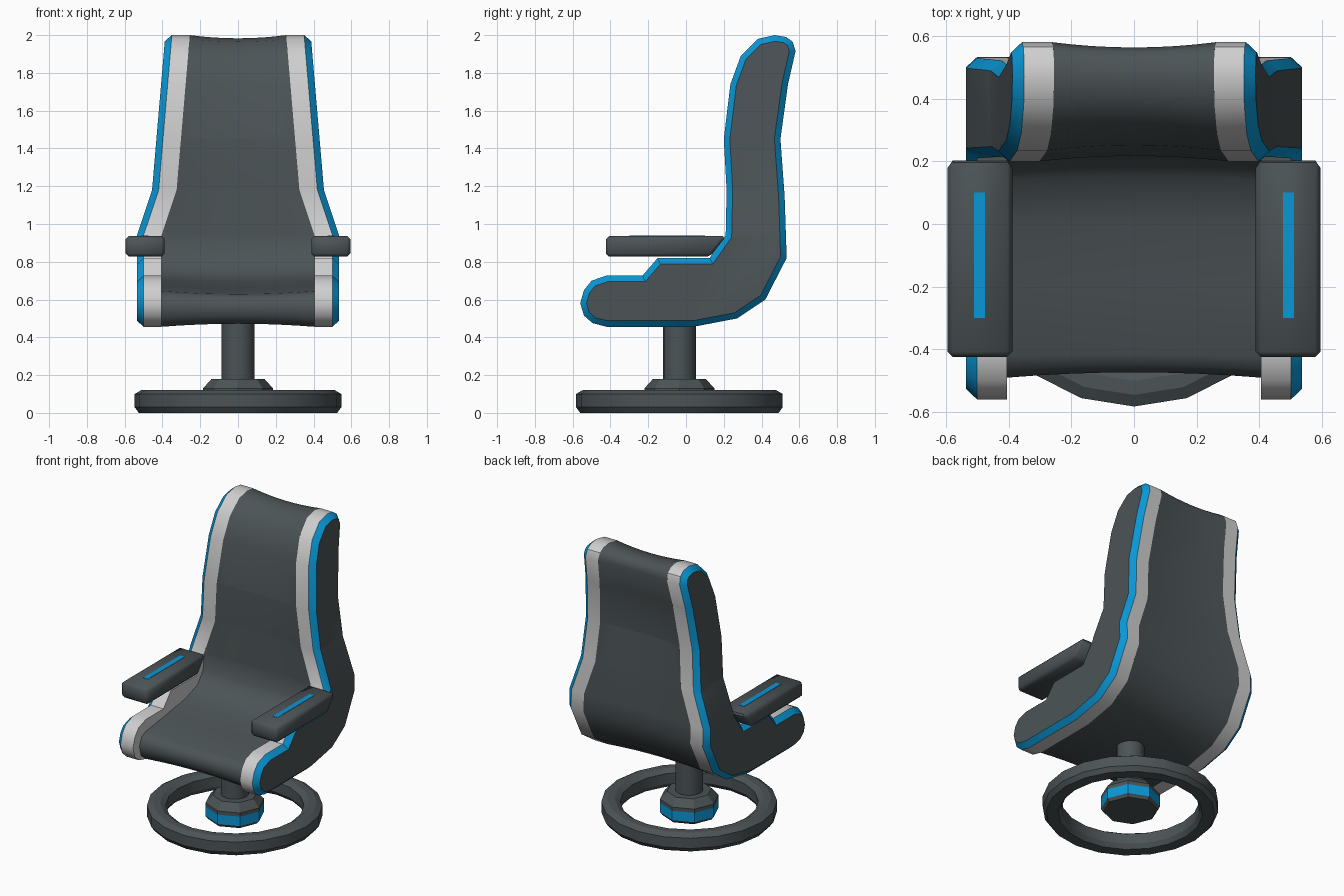
import bpy, bmesh, math
from mathutils import Vector

if "Cube" in bpy.data.objects:
    bpy.data.objects.remove(bpy.data.objects["Cube"])


def material(name, rgb):
    m = bpy.data.materials.new(name)
    m.diffuse_color = (*rgb, 1)
    m.use_nodes = True
    m.node_tree.nodes["Principled BSDF"].inputs["Base Color"].default_value = m.diffuse_color
    return m


DARK = material("dark slate", (0.072, 0.088, 0.094))
BLUE = material("bright blue", (0.003, 0.31, 0.67))
GREY = material("light grey", (0.62, 0.62, 0.62))


def finish(bm, name, mats, angle=35):
    bmesh.ops.recalc_face_normals(bm, faces=bm.faces[:])
    me = bpy.data.meshes.new(name)
    bm.to_mesh(me)
    bm.free()
    for m in mats:
        me.materials.append(m)
    ob = bpy.data.objects.new(name, me)
    bpy.context.collection.objects.link(ob)
    bpy.ops.object.select_all(action='DESELECT')
    ob.select_set(True)
    bpy.context.view_layer.objects.active = ob
    if angle:
        bpy.ops.object.shade_smooth_by_angle(angle=math.radians(angle))
    return ob


def mirror_x(ob):
    ob.modifiers.new("Mirror", 'MIRROR')


# Half width of the centre panel by height: the back narrows upward
WIDTHS = [(0.94, 0.405), (1.18, 0.325), (1.45, 0.302), (2.0, 0.255)]
INNER = 0.405


def half_width(z):
    if z <= WIDTHS[0][0]:
        return INNER
    for (z0, w0), (z1, w1) in zip(WIDTHS, WIDTHS[1:]):
        if z <= z1:
            return w0 + (w1 - w0) * (z - z0) / (z1 - z0)
    return WIDTHS[-1][1]


def taper(bm):
    for z, _ in WIDTHS[:-1]:
        bmesh.ops.bisect_plane(bm, geom=bm.verts[:] + bm.edges[:] + bm.faces[:],
                               dist=1e-4, plane_co=(0, 0, z), plane_no=(0, 0, 1))
    for v in bm.verts:
        w = half_width(v.co.z)
        if abs(v.co.x) <= INNER + 1e-5:
            v.co.x *= w / INNER
        else:
            v.co.x += math.copysign(1, v.co.x) * (w - INNER)


# Side profiles (y, z): shared underside and back, then separate seat lines
BACK = [(-0.42, 0.456), (0.04, 0.456), (0.27, 0.50), (0.42, 0.60), (0.533, 0.82),
        (0.522, 1.15), (0.50, 1.45), (0.54, 1.74), (0.58, 1.915), (0.565, 1.965),
        (0.53, 1.99), (0.47, 2.0), (0.38, 1.98), (0.29, 1.89), (0.235, 1.74),
        (0.20, 1.45), (0.215, 1.18), (0.21, 0.94)]
BOLSTER = BACK + [(0.125, 0.82), (-0.15, 0.82), (-0.23, 0.727), (-0.42, 0.727),
                  (-0.50, 0.70), (-0.54, 0.65), (-0.56, 0.58), (-0.54, 0.515), (-0.495, 0.475)]
CENTRE = BACK + [(0.20, 0.83), (0.14, 0.75), (0.0, 0.705), (-0.2, 0.675), (-0.42, 0.645),
                 (-0.465, 0.625), (-0.49, 0.57), (-0.475, 0.50)]

# Side bolsters: grey band, blue chamfer, dark outer side
bm = bmesh.new()
inner = [bm.verts.new((INNER + 2e-5, y, z)) for y, z in BOLSTER]
outer = [bm.verts.new((0.50, y, z)) for y, z in BOLSTER]
n = len(BOLSTER)
for i in range(n):
    j = (i + 1) % n
    bm.faces.new((inner[i], inner[j], outer[j], outer[i]))
bm.faces.new(inner[::-1])
cap = bm.faces.new(outer)
bm.normal_update()
for f in bm.faces:
    f.material_index = 2
ring = bmesh.ops.inset_individual(bm, faces=[cap], thickness=0.032, depth=0.035,
                                  use_even_offset=True)['faces']
for f in ring:
    f.material_index = 1
cap.material_index = 0
taper(bm)
mirror_x(finish(bm, "side_bolsters", [DARK, BLUE, GREY]))

# Centre upholstery: one loft, slightly hollow across its width
bm = bmesh.new()
pts = [Vector(p) for p in CENTRE]
n = len(pts)
normals = []
for i in range(n):
    d = (pts[(i + 1) % n] - pts[i]).normalized() + (pts[i] - pts[i - 1]).normalized()
    normals.append(Vector((-d.y, d.x)).normalized())
rows = []
for k in range(9):
    t = k / 4 - 1
    sag = 0.017 * (1 - t * t)
    rows.append([bm.verts.new((t * INNER, *(p + q * sag))) for p, q in zip(pts, normals)])
for a, b in zip(rows, rows[1:]):
    for i in range(n):
        j = (i + 1) % n
        bm.faces.new((a[i], a[j], b[j], b[i]))
taper(bm)
finish(bm, "seat_and_back_upholstery", [DARK], 60)

# Armrests, sloped at the rear underside
bm = bmesh.new()
face = bm.faces.new([bm.verts.new((0.388, y, z)) for y, z in
                     ((-0.424, 0.827), (0.128, 0.827), (0.213, 0.937), (-0.424, 0.937))])
ext = bmesh.ops.extrude_face_region(bm, geom=[face])['geom']
for v in ext:
    if isinstance(v, bmesh.types.BMVert):
        v.co.x = 0.595
bmesh.ops.recalc_face_normals(bm, faces=bm.faces[:])
bmesh.ops.bevel(bm, geom=bm.edges[:], offset=0.017, segments=1, affect='EDGES')
mirror_x(finish(bm, "armrests", [DARK], 50))

# Blue stripes on the armrests
bm = bmesh.new()
bmesh.ops.create_cube(bm, size=1)
for v in bm.verts:
    v.co = (0.4925 + v.co.x * 0.036, -0.10 + v.co.y * 0.40, 0.935 + v.co.z * 0.008)
mirror_x(finish(bm, "armrest_stripes", [BLUE], 0))


# Turned parts of the base, standing on one axis
def lathe(name, profile, sides, closed=False, blue_row=None, angle=0):
    bm = bmesh.new()
    loops = []
    for r, z in profile:
        loops.append([bm.verts.new((r * math.sin(2 * math.pi * i / sides),
                                    -0.035 - r * math.cos(2 * math.pi * i / sides), z))
                      for i in range(sides)])
    count = len(loops)
    for k in range(count if closed else count - 1):
        a, b = loops[k], loops[(k + 1) % count]
        for i in range(sides):
            j = (i + 1) % sides
            f = bm.faces.new((a[i], a[j], b[j], b[i]))
            f.material_index = int(k == blue_row)
    if not closed:
        bm.faces.new(loops[0][::-1])
        bm.faces.new(loops[-1])
    return finish(bm, name, [DARK, BLUE], angle)


lathe("base_ring", [(0.525, 0.0), (0.547, 0.03), (0.547, 0.10), (0.51, 0.122),
                    (0.465, 0.122), (0.43, 0.10), (0.43, 0.03), (0.45, 0.0)],
      20, closed=True, angle=28)
lathe("base_hub", [(0.17, 0.02), (0.185, 0.04), (0.185, 0.105), (0.185, 0.13),
                   (0.14, 0.18)], 8, blue_row=1)
lathe("support_column", [(0.087, 0.17), (0.087, 0.50)], 16, angle=35)
